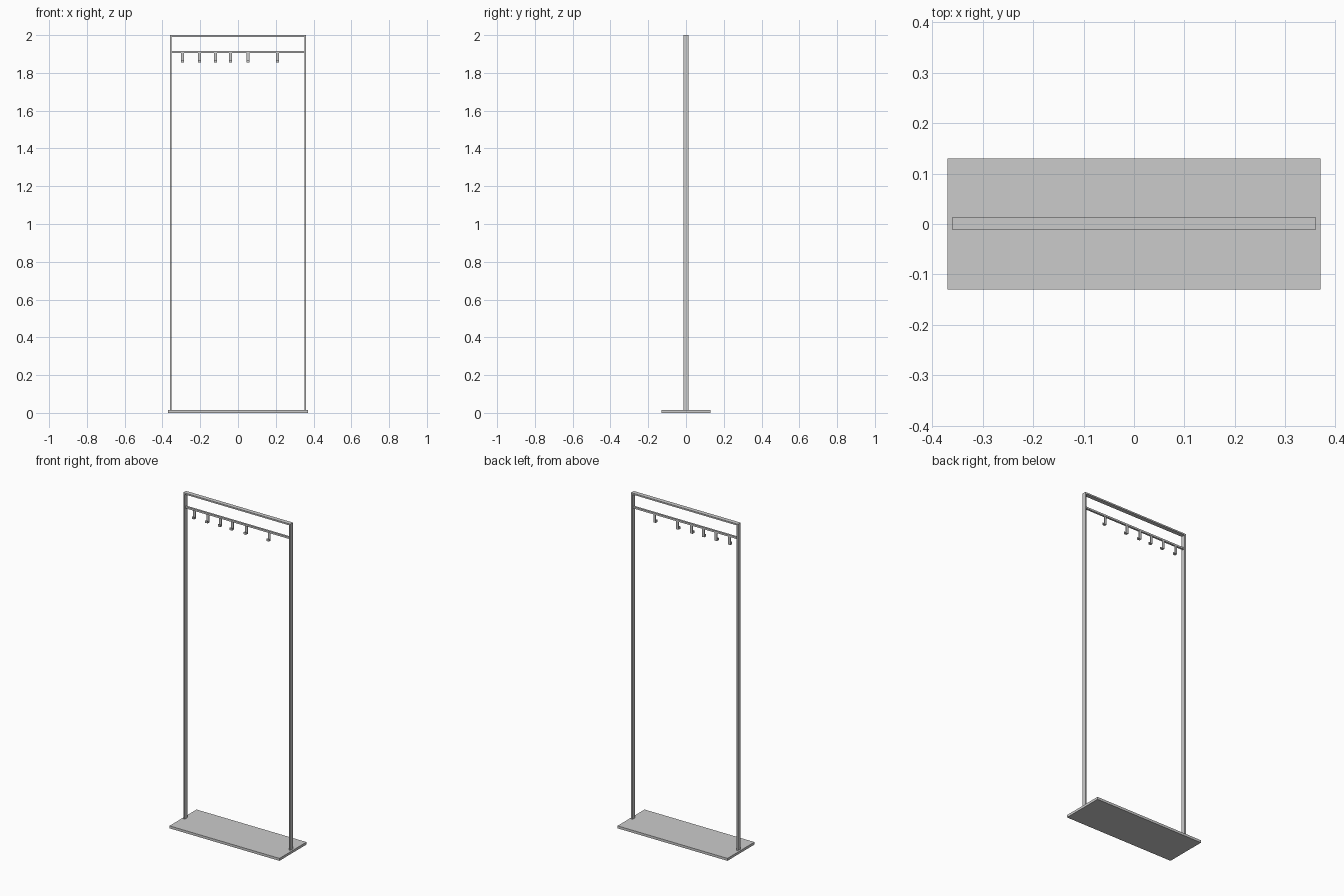
import bpy, bmesh

if "Cube" in bpy.data.objects:
    bpy.data.objects.remove(bpy.data.objects["Cube"])


def box(name, x, y, z):
    """Box from (min, max) ranges on each axis."""
    bm = bmesh.new()
    bmesh.ops.create_cube(bm, size=1)
    for v in bm.verts:
        for i, (a, b) in enumerate((x, y, z)):
            v.co[i] = a if v.co[i] < 0 else b
    return add_object(name, bm)


def add_object(name, bm):
    mesh = bpy.data.meshes.new(name)
    bm.to_mesh(mesh)
    bm.free()
    ob = bpy.data.objects.new(name, mesh)
    bpy.context.collection.objects.link(ob)
    return ob


def extruded(name, profile, x, width):
    """Side profile in (y, z) extruded along x."""
    bm = bmesh.new()
    face = bm.faces.new([bm.verts.new((x - width / 2, y, z)) for y, z in profile])
    new = bmesh.ops.extrude_face_region(bm, geom=[face])["geom"]
    bmesh.ops.translate(bm, vec=(width, 0, 0),
                        verts=[g for g in new if isinstance(g, bmesh.types.BMVert)])
    bmesh.ops.recalc_face_normals(bm, faces=bm.faces)
    return add_object(name, bm)


DEPTH = (-0.012, 0.014)

# Base plate
box("base_plate", (-0.37, 0.37), (-0.13, 0.13), (0, 0.015))

# Flat-bar frame: two posts and a top bar
box("left_post", (-0.36, -0.351), DEPTH, (0.015, 1.991))
box("right_post", (0.351, 0.36), DEPTH, (0.015, 1.991))
box("top_bar", (-0.36, 0.36), DEPTH, (1.991, 2.0))

# Hook rail
box("hook_rail", (-0.351, 0.351), (-0.005, 0.007), (1.904, 1.915))

# Sheet-metal hooks: stem hanging from the rail, floor and short front lip
hook_profile = [(0.006, 1.904), (0.006, 1.855), (-0.011, 1.855), (-0.011, 1.869),
                (-0.008, 1.869), (-0.008, 1.859), (0.002, 1.859), (0.002, 1.904)]
for i, x in enumerate((-0.295, -0.205, -0.12, -0.04, 0.054, 0.208)):
    extruded(f"hook_{i + 1}", hook_profile, x, 0.016)
